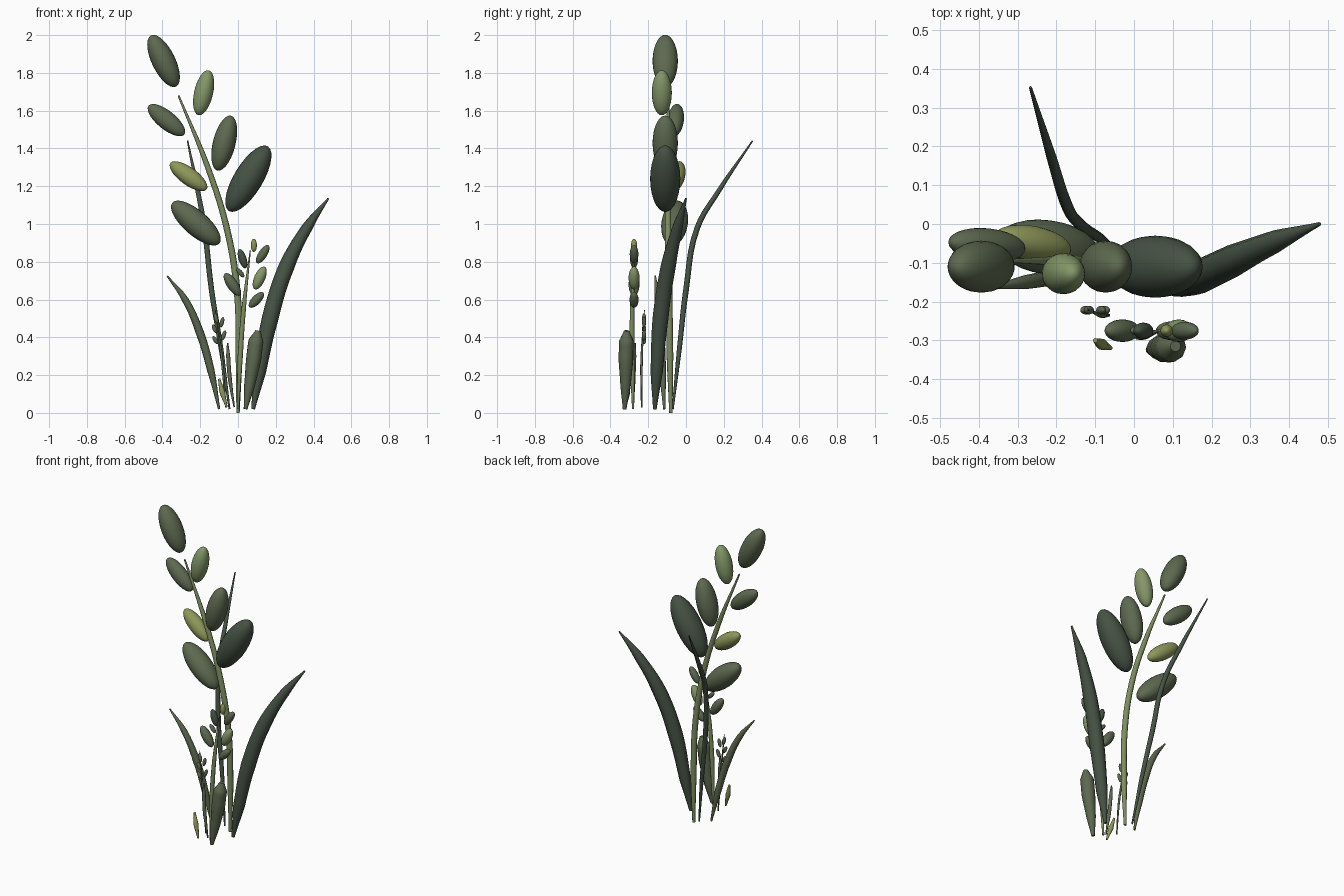
import bpy
from math import radians, sin, cos
from mathutils import Vector


def material(name, rgb):
    m = bpy.data.materials.new(name)
    m.diffuse_color = (*rgb, 1)
    return m


DARK = material("dark_green", (0.061, 0.085, 0.058))
MID = material("mid_green", (0.11, 0.142, 0.08))
LIGHT = material("light_green", (0.23, 0.31, 0.14))
YELLOW = material("yellow_green", (0.27, 0.31, 0.10))
STEM = material("stem_green", (0.21, 0.27, 0.12))


def tube(name, points, mat):
    """Tapered round shoot through (x, y, z, radius) points."""
    cu = bpy.data.curves.new(name, 'CURVE')
    cu.dimensions = '3D'
    cu.bevel_depth = 1
    cu.bevel_resolution = 3
    cu.resolution_u = 5
    cu.use_fill_caps = True
    sp = cu.splines.new('BEZIER')
    sp.bezier_points.add(len(points) - 1)
    for bp, (x, y, z, r) in zip(sp.bezier_points, points):
        bp.co = (x, y, z)
        bp.radius = r
        bp.handle_left_type = bp.handle_right_type = 'AUTO'
    ob = bpy.data.objects.new(name, cu)
    bpy.context.collection.objects.link(ob)
    cu.materials.append(mat)
    bpy.ops.object.select_all(action='DESELECT')
    bpy.context.view_layer.objects.active = ob
    ob.select_set(True)
    bpy.ops.object.convert(target='MESH')
    bpy.ops.object.shade_smooth_by_angle(angle=radians(50))


def leaf(name, center, length, width, depth, lean, mat, back=0.0):
    """Ellipsoid leaf; half sizes, lean in degrees toward +x, back tips it to +y."""
    bpy.ops.mesh.primitive_uv_sphere_add(segments=24, ring_count=14, location=center)
    ob = bpy.context.object
    ob.name = name
    ob.scale = (width, depth, length)
    a = radians(lean)
    axis = Vector((sin(a), back, cos(a)))
    ob.rotation_mode = 'QUATERNION'
    ob.rotation_quaternion = Vector((0, 0, 1)).rotation_difference(axis)
    bpy.ops.object.shade_smooth()
    ob.data.materials.append(mat)


# Tall stem with its leaves
tube("tall_stem", [(0, -.08, 0, .009), (.005, -.085, .3, .018), (-.005, -.09, .65, .018),
                   (-.06, -.095, .98, .017), (-.16, -.095, 1.3, .015), (-.315, -.095, 1.68, .005)], STEM)
for i, args in enumerate([
    ((-.394, -.11, 1.863), .151, .062, .067, -26, MID),
    ((-.182, -.128, 1.695), .122, .05, .053, 13, LIGHT),
    ((-.379, -.055, 1.55), .122, .049, .044, -51, MID, .08),
    ((-.073, -.11, 1.428), .15, .06, .067, 14, MID),
    ((.055, -.11, 1.24), .2, .077, .08, 31, DARK),
    ((-.262, -.05, 1.253), .12, .047, .045, -54, YELLOW, .15),
    ((-.223, -.06, 1.005), .166, .066, .07, -49, MID, .1),
]):
    leaf(f"tall_leaf_{i + 1}", *args)

# Middle stem with small leaves
tube("middle_stem", [(0, -.28, .02, .006), (.012, -.285, .3, .014), (.03, -.285, .55, .012),
                     (.065, -.275, .86, .003)], STEM)
for i, (x, z, a, b, lean, mat) in enumerate([
    (.084, .887, .035, .016, 0, YELLOW),
    (.131, .84, .056, .023, 33, MID),
    (.024, .816, .053, .021, -18, DARK),
    (.115, .714, .065, .029, 24, LIGHT),
    (.012, .742, .03, .013, -40, MID),
    (-.03, .68, .07, .029, -34, MID),
    (.097, .598, .053, .024, 44, MID),
]):
    leaf(f"middle_leaf_{i + 1}", (x, -.275, z), a, b, b, lean, mat)

# Small sprig
tube("small_stem", [(-.065, -.235, .03, .004), (-.085, -.235, .28, .007), (-.12, -.22, .545, .002)], MID)
for i, (x, z, a, lean) in enumerate([
    (-.116, .5, .028, -15), (-.085, .48, .028, 14), (-.124, .445, .025, -25),
    (-.076, .41, .028, 20), (-.12, .385, .024, -32),
]):
    leaf(f"small_leaf_{i + 1}", (x, -.222, z), a, .011, .011, lean, MID)

# Long blades rising from the base
tube("right_blade", [(.08, -.165, .02, .01), (.115, -.155, .22, .034), (.17, -.135, .5, .044),
                     (.255, -.095, .77, .042), (.365, -.045, .98, .029), (.478, 0, 1.135, .005)], DARK)
tube("back_blade", [(-.045, -.07, .02, .005), (-.09, -.035, .34, .013), (-.14, 0, .65, .015),
                    (-.178, .06, .98, .015), (-.212, .17, 1.17, .013), (-.267, .352, 1.44, .004)], DARK)
tube("left_blade", [(-.1, -.115, .02, .006), (-.145, -.125, .23, .02), (-.2, -.135, .42, .022),
                    (-.28, -.15, .6, .018), (-.375, -.163, .725, .004)], MID)

# Short blades at the front
tube("front_blade", [(.04, -.325, .02, .01), (.06, -.32, .14, .028), (.082, -.318, .28, .04),
                     (.095, -.316, .38, .04), (.107, -.315, .435, .014)], MID)
tube("thin_blade", [(-.02, -.28, .03, .004), (-.043, -.278, .18, .011), (-.052, -.274, .3, .011),
                    (-.055, -.27, .37, .004)], MID)
tube("tiny_blade", [(-.06, -.32, .03, .005), (-.083, -.31, .11, .015), (-.1, -.3, .18, .006)], YELLOW)
